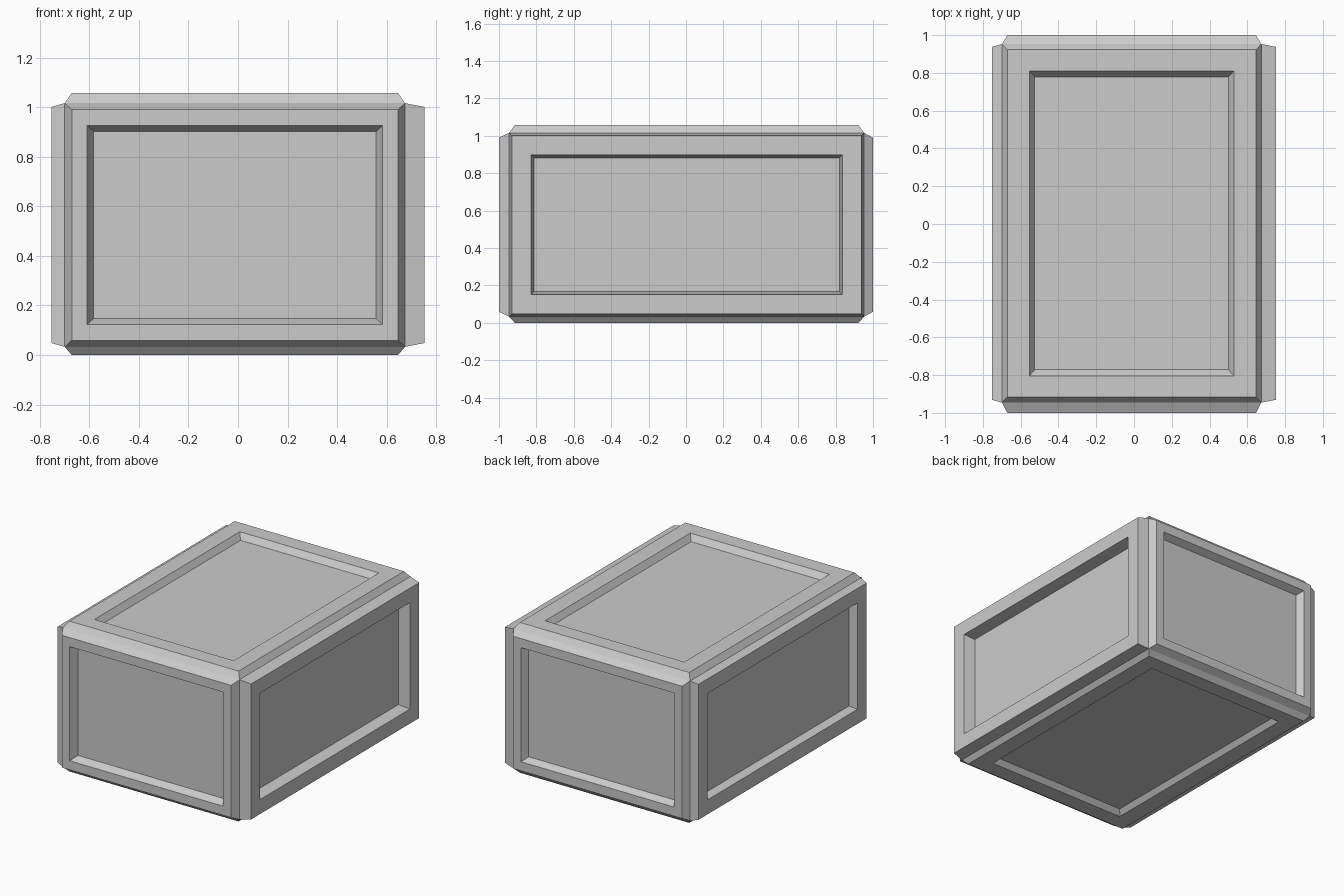
import bpy
import bmesh
from mathutils import Vector

if "Cube" in bpy.data.objects:
    bpy.data.objects.remove(bpy.data.objects["Cube"])

CENTRE = Vector((-0.0125, 0.0035, 0.5245))   # middle of the inner box
HALF = Vector((0.6865, 0.949, 0.4915))       # half size of the inner box

# Half sizes of each face's rings (raised rim, opening, recessed panel), by face axis;
# the entry along the axis itself is unused
RINGS = {
    0: [(0, 0.934, 0.476), (0, 0.832, 0.374), (0, 0.8165, 0.358)],
    1: [(0.658, 0, 0.465), (0.596, 0, 0.401), (0.5695, 0, 0.377)],
    2: [(0.658, 0.919, 0), (0.541, 0.807, 0), (0.513, 0.775, 0)],
}
# Outer plane of each raised rim: (negative side, positive side)
OUTER = {0: (-0.753, 0.753), 1: (-1.0, 1.0), 2: (0.0, 1.057)}

bm = bmesh.new()

# Inner box
bmesh.ops.create_cube(bm, size=2)
for v in bm.verts:
    v.co = CENTRE + v.co * HALF


def add_ring(face, axis, half, level):
    """Extrude a face, then resize it and move it to the given plane."""
    new = bmesh.ops.extrude_discrete_faces(bm, faces=[face])["faces"][0]
    for v in new.verts:
        for i in range(3):
            side = 1 if v.co[i] > CENTRE[i] else -1
            v.co[i] = level if i == axis else CENTRE[i] + side * half[i]
    return new


# Raised rim and recessed panel on every side
bm.normal_update()
sides = []
for f in bm.faces:
    axis = max(range(3), key=lambda i: abs(f.normal[i]))
    sides.append((f, axis, f.normal[axis] > 0))
for face, axis, positive in sides:
    base = CENTRE[axis] + (HALF[axis] if positive else -HALF[axis])
    outer = OUTER[axis][positive]
    for half, level in zip(RINGS[axis], (outer, outer, base)):
        face = add_ring(face, axis, half, level)

bmesh.ops.recalc_face_normals(bm, faces=bm.faces)
mesh = bpy.data.meshes.new("panelled_crate")
bm.to_mesh(mesh)
bm.free()
crate = bpy.data.objects.new("panelled_crate", mesh)
bpy.context.collection.objects.link(crate)
